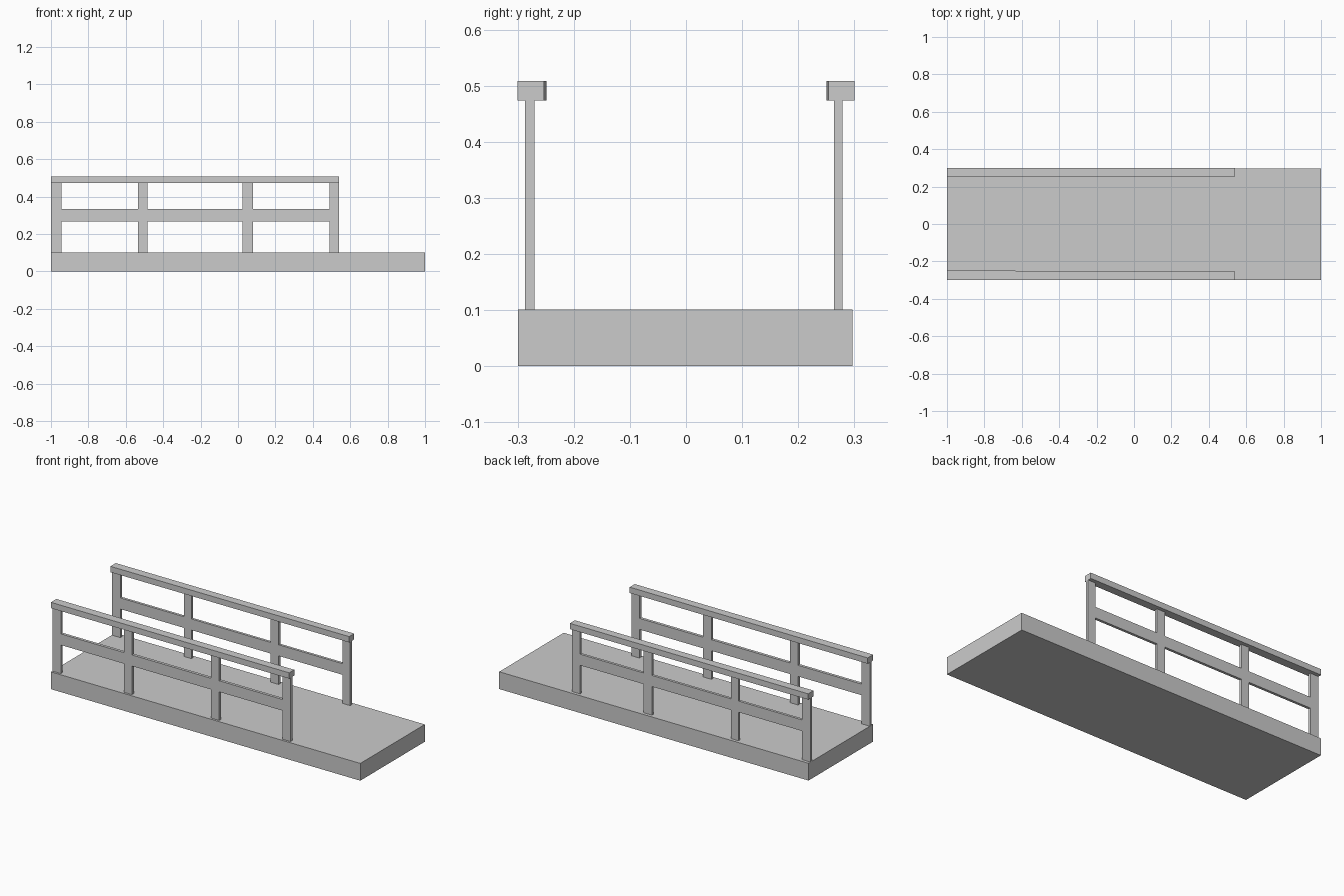
import bpy, bmesh

if "Cube" in bpy.data.objects:
    bpy.data.objects.remove(bpy.data.objects["Cube"])

def box(name, x, y, z):
    """Flat-shaded box spanning the given (min, max) ranges."""
    bm = bmesh.new()
    bmesh.ops.create_cube(bm, size=1)
    for v in bm.verts:
        v.co = [r[0] if c < 0 else r[1] for c, r in zip(v.co, (x, y, z))]
    mesh = bpy.data.meshes.new(name)
    bm.to_mesh(mesh)
    bm.free()
    ob = bpy.data.objects.new(name, mesh)
    bpy.context.collection.objects.link(ob)
    return ob

DECK_TOP, RAIL_BOTTOM, RAIL_TOP = 0.101, 0.474, 0.508
POSTS = [(-1.0, -0.945), (-0.535, -0.485), (0.025, 0.079), (0.49, 0.541)]

# Deck slab
box("deck", (-1, 1), (-0.299, 0.297), (0, DECK_TOP))

# Railings: thin post frame with a wide handrail on top
for side, frame_y, rail_y, inner in (
        ("front", (-0.2866, -0.2696), (-0.3, -0.249), 1),
        ("back", (0.2634, 0.2786), (0.25, 0.3), -1)):
    for i, px in enumerate(POSTS):
        box(f"{side}_post_{i + 1}", px, frame_y, (DECK_TOP, RAIL_BOTTOM))

    # Middle rail boards, flush between neighbouring posts
    for i, (a, b) in enumerate(zip(POSTS, POSTS[1:])):
        box(f"{side}_middle_rail_{i + 1}", (a[1], b[0]), frame_y, (0.268, 0.333))

    # Handrail, its inner edge tapering slightly towards the open end
    rail = box(f"{side}_handrail", (-1, 0.541), rail_y, (RAIL_BOTTOM, RAIL_TOP))
    mid = sum(rail_y) / 2
    for v in rail.data.vertices:
        if v.co.x > 0 and (v.co.y - mid) * inner > 0:
            v.co.y -= inner * 0.004
